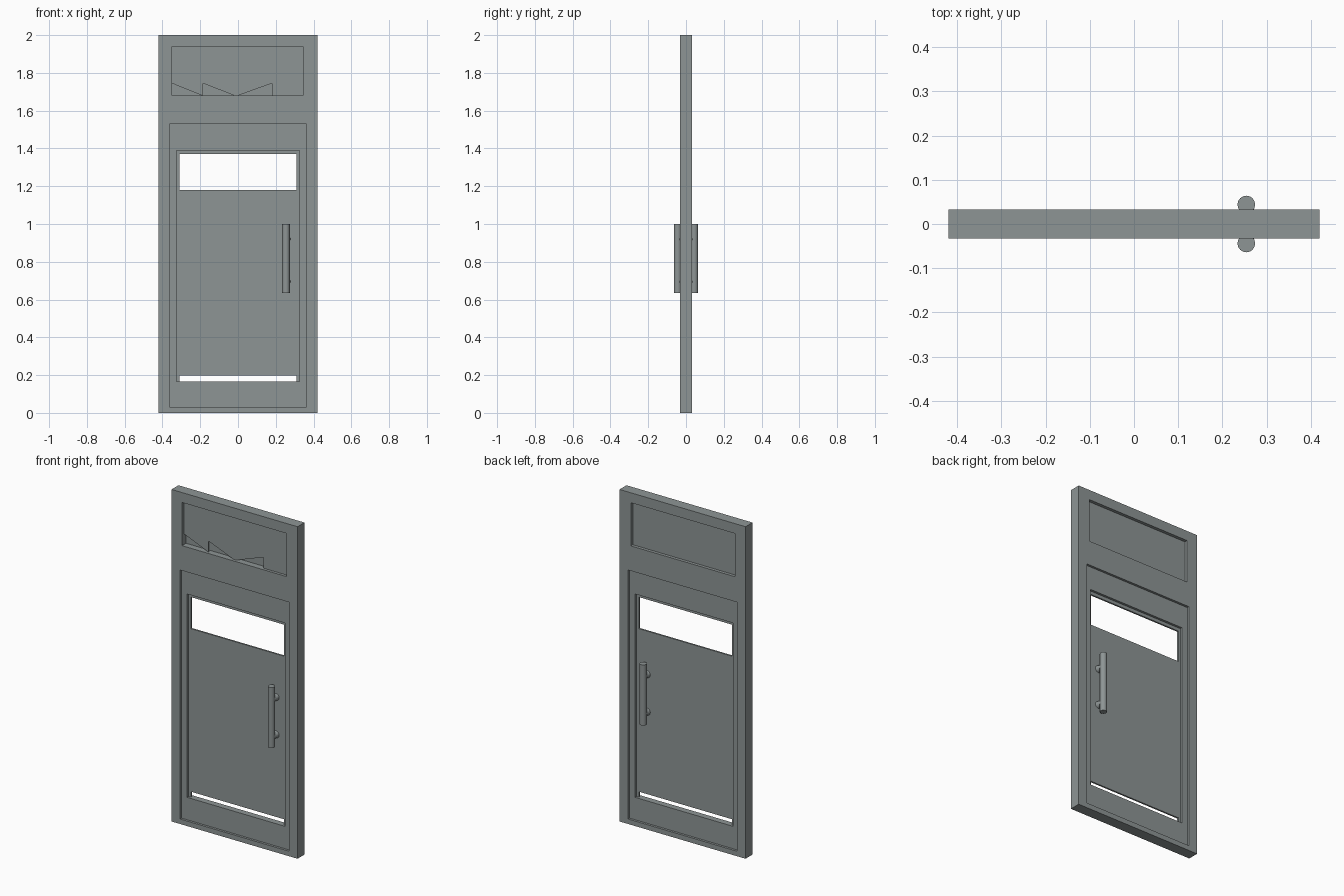
import bpy, bmesh, math
from mathutils import Matrix, Vector

cube = bpy.data.objects.get("Cube")
if cube:
    bpy.data.objects.remove(cube)

grey = bpy.data.materials.new("mid_grey")
grey.use_nodes = True
colour = (0.27, 0.30, 0.30, 1)
grey.diffuse_color = colour
grey.node_tree.nodes["Principled BSDF"].inputs["Base Color"].default_value = colour


def finish(name, bm):
    bmesh.ops.recalc_face_normals(bm, faces=bm.faces[:])
    mesh = bpy.data.meshes.new(name)
    bm.to_mesh(mesh)
    bm.free()
    mesh.materials.append(grey)
    obj = bpy.data.objects.new(name, mesh)
    bpy.context.collection.objects.link(obj)
    return obj


def extrude_back(bm, faces, depth):
    out = bmesh.ops.extrude_face_region(bm, geom=faces, use_keep_orig=True)
    verts = [v for v in out["geom"] if isinstance(v, bmesh.types.BMVert)]
    bmesh.ops.translate(bm, verts=verts, vec=(0, depth, 0))


def plate(name, outer, holes, y0, y1):
    """Flat slab with rectangular holes; rectangles are (x0, x1, z0, z1)."""
    rects = [outer] + holes
    xs = sorted({v for r in rects for v in r[:2]})
    zs = sorted({v for r in rects for v in r[2:]})
    bm = bmesh.new()
    for xa, xb in zip(xs, xs[1:]):
        for za, zb in zip(zs, zs[1:]):
            cx, cz = (xa + xb) / 2, (za + zb) / 2
            if any(a < cx < b and c < cz < d for a, b, c, d in holes):
                continue
            corners = ((xa, za), (xb, za), (xb, zb), (xa, zb))
            bm.faces.new([bm.verts.new((x, y0, z)) for x, z in corners])
    bmesh.ops.remove_doubles(bm, verts=bm.verts[:], dist=1e-5)
    extrude_back(bm, bm.faces[:], y1 - y0)
    bmesh.ops.dissolve_limit(bm, angle_limit=0.01, verts=bm.verts[:], edges=bm.edges[:])
    return finish(name, bm)


# Outer frame with the transom and door openings
transom = (-0.35, 0.345, 1.68, 1.94)
doorway = (-0.362, 0.362, 0.03, 1.53)
plate("door_frame", (-0.42, 0.42, 0, 2), [transom, doorway], -0.033, 0.033)

# Door leaf, recessed on both sides
opening = (-0.325, 0.325, 0.165, 1.39)
plate("door_leaf", doorway, [opening], -0.019, 0.019)

# Centre panel with a window gap above and a slot below
plate("centre_panel", opening,
      [(-0.31, 0.31, 1.18, 1.37), (-0.31, 0.31, 0.165, 0.198)], -0.005, 0.005)

# Transom: solid back pane, and a front pane with three notches in its lower edge
plate("transom_back_pane", transom, [], 0.005, 0.014)
x0, x1, z0, z1 = transom
notch = z0 + 0.065
edge = [(x0, notch), (-0.19, z0), (-0.185, z0), (-0.185, notch), (-0.02, z0),
        (0, z0), (0.18, notch), (0.18, z0), (x1, z0), (x1, z1), (x0, z1)]
bm = bmesh.new()
face = bm.faces.new([bm.verts.new((x, -0.016, z)) for x, z in edge])
extrude_back(bm, [face], 0.004)
finish("transom_front_pane", bm)

# Pull handles: a round bar on two flared mounts, one on each side
for side, label in ((-1, "front"), (1, "back")):
    bm = bmesh.new()
    bmesh.ops.create_cone(bm, cap_ends=True, segments=16, radius1=0.02, radius2=0.02,
                          depth=0.365,
                          matrix=Matrix.Translation((0.254, side * 0.044, 0.818)))
    turn = Matrix.Rotation(-side * math.pi / 2, 4, "X")
    for z in (0.92, 0.695):
        bmesh.ops.create_cone(bm, cap_ends=True, segments=16, radius1=0.022, radius2=0.012,
                              depth=0.042,
                              matrix=Matrix.Translation((0.256, side * 0.025, z)) @ turn)
    handle = finish(label + "_handle", bm)
    bpy.ops.object.select_all(action="DESELECT")
    handle.select_set(True)
    bpy.context.view_layer.objects.active = handle
    bpy.ops.object.shade_smooth_by_angle(angle=math.radians(35))
